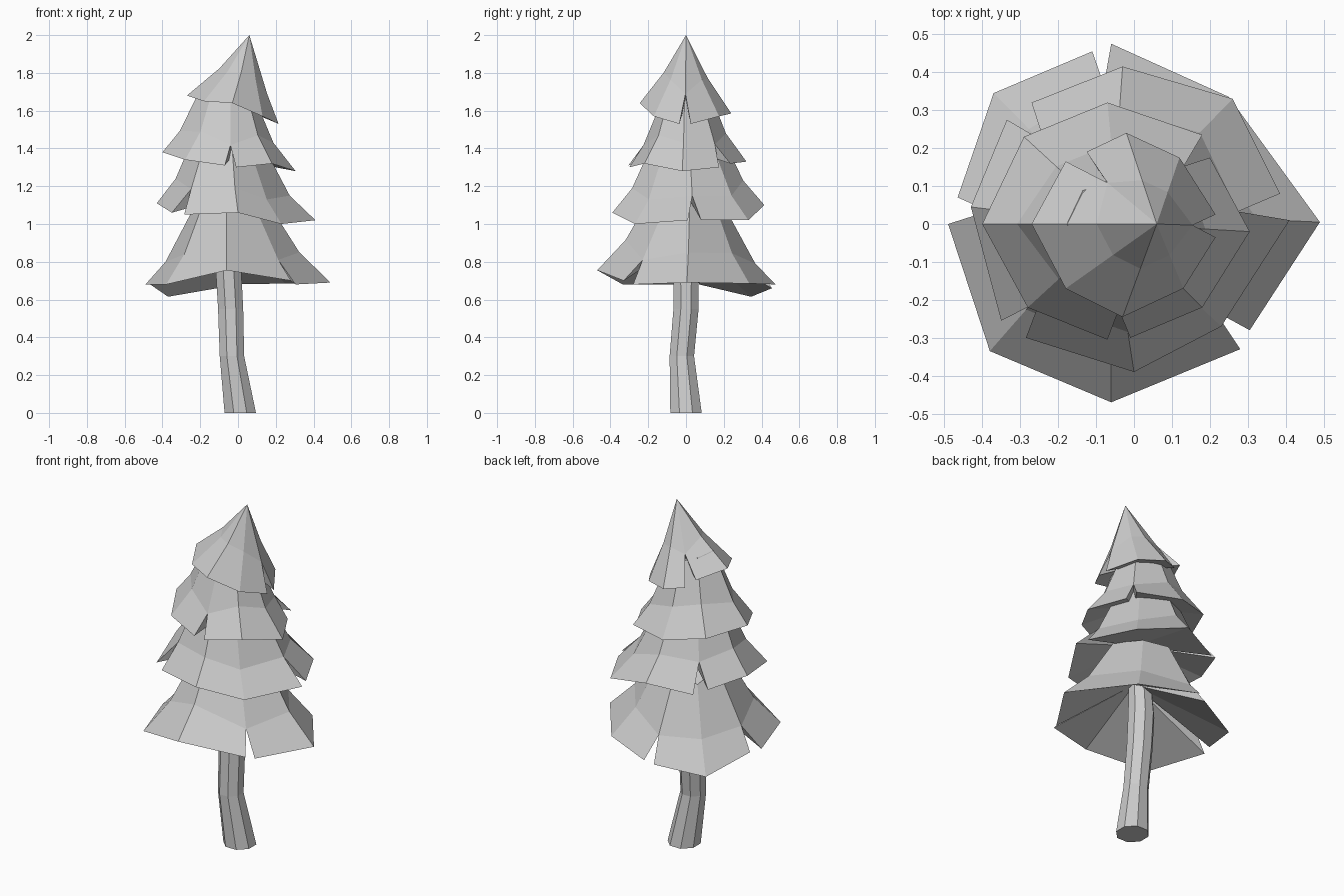
import bpy
import bmesh
import math
from mathutils import Vector

cube = bpy.data.objects.get("Cube")
if cube:
    bpy.data.objects.remove(cube, do_unlink=True)

grey = bpy.data.materials.new("plain_grey")
grey.use_nodes = True
colour = (0.6, 0.6, 0.6, 1)
grey.diffuse_color = colour
grey.node_tree.nodes["Principled BSDF"].inputs["Base Color"].default_value = colour


def finish(name, bm):
    bmesh.ops.recalc_face_normals(bm, faces=bm.faces)
    mesh = bpy.data.meshes.new(name)
    bm.to_mesh(mesh)
    bm.free()
    mesh.materials.append(grey)
    obj = bpy.data.objects.new(name, mesh)
    bpy.context.collection.objects.link(obj)
    return obj


def skirt(name, groups, centre, mid, top, hub_z, slit=1.0, tip=None):
    """Flared closed tier; each group of rim points is a run of panels between slits.
    The slits reach the given share of the way up to the middle ring."""
    bm = bmesh.new()
    cx, cy = centre
    groups = [[Vector(p) for p in group] for group in groups]

    def inward(p, ring):
        scale, rise = ring
        # With a tip, rise is the share of the way up to it
        up = rise * (tip - p.z) if tip else rise
        return Vector((cx + (p.x - cx) * scale, cy + (p.y - cy) * scale, p.z + up))

    hub = bm.verts.new((0, 0, hub_z))
    apex = bm.verts.new((cx, cy, tip)) if tip else None
    crown = []
    for i, group in enumerate(groups):
        # The panels meet again above each slit
        run = list(group)
        run[0] = (groups[i - 1][-1] + run[0]) / 2
        run[-1] = (run[-1] + groups[(i + 1) % len(groups)][0]) / 2
        middle = [inward(p, mid) for p in run]
        for end in (0, -1):
            middle[end] = run[end].lerp(middle[end], slit)
        rim = [bm.verts.new(p) for p in group]
        waist = [bm.verts.new(p) for p in middle]
        neck = [] if tip else [bm.verts.new(inward(p, top)) for p in run]
        for k in range(len(run) - 1):
            bm.faces.new((rim[k], rim[k + 1], waist[k + 1], waist[k]))
            bm.faces.new((rim[k + 1], rim[k], hub))
            if tip:
                bm.faces.new((waist[k], waist[k + 1], apex))
            else:
                bm.faces.new((waist[k], waist[k + 1], neck[k + 1], neck[k]))
        # Walls of the slits on both sides of the run
        bm.faces.new((rim[0], waist[0], hub))
        bm.faces.new((waist[-1], rim[-1], hub))
        crown += neck[:-1]
    bmesh.ops.remove_doubles(bm, verts=bm.verts, dist=0.0005)
    if not tip:
        bm.faces.new([v for v in crown if v.is_valid])
    return finish(name, bm)


# Bottom branches
skirt("bottom_branches", [
    [(-.49, 0, .68), (-.38, -.335, .68), (-.06, -.47, .755), (.28, -.33, .70)],
    [(.305, -.28, .68), (.49, .005, .69), (.25, .335, .685), (-.06, .475, .68)],
    [(-.11, .455, .66), (-.37, .345, .615), (-.465, .07, .68)],
], (-.06, .03), (.7, .16), (.4, .42), .92, slit=.75)

# Lower middle branches
skirt("lower_middle_branches", [
    [(-.335, .275, 1.09), (-.43, .045, 1.11), (-.35, -.255, 1.06)],
    [(-.285, -.30, 1.05), (0, -.39, 1.06), (.23, -.27, 1.0), (.41, .01, 1.02)],
    [(.385, .08, 1.02), (.26, .33, 1.02), (-.03, .415, 1.10), (-.27, .32, 1.06)],
], (-.06, 0), (.73, .13), (.42, .40), 1.16)

# Upper middle branches
skirt("upper_middle_branches", [
    [(-.40, 0, 1.38), (-.28, -.22, 1.34), (-.07, -.305, 1.31)],
    [(-.01, -.30, 1.30), (.18, -.22, 1.32), (.305, -.02, 1.28), (.20, .175, 1.30)],
    [(.18, .235, 1.32), (-.07, .32, 1.33), (-.29, .23, 1.36), (-.40, 0, 1.38)],
], (-.04, 0), (.66, .15), (.38, .38), 1.40, slit=.75)

# Pointed top
skirt("top_branches", [
    [(-.18, .165, 1.65), (-.27, 0, 1.68), (-.18, -.17, 1.65), (-.03, -.245, 1.64),
     (.13, -.17, 1.57), (.215, -.035, 1.53)],
    [(.215, .025, 1.53), (.12, .175, 1.57), (-.02, .24, 1.585), (-.125, .19, 1.60)],
], (.06, 0), (.48, .45), None, 1.65, slit=.75, tip=2.0)

# Bent trunk: rings of (x, y, z, radius)
bm = bmesh.new()
SIDES = 8
rings = []
for x, y, z, r in [(.012, 0, 0, .09), (-.032, -.022, .3, .07),
                   (-.039, 0, .55, .072), (-.05, 0, .75, .073), (-.04, 0, 1.0, .06)]:
    turns = [math.tau * (k + .5) / SIDES for k in range(SIDES)]
    rings.append([bm.verts.new((x + r * math.cos(a), y + r * math.sin(a), z)) for a in turns])
for low, high in zip(rings, rings[1:]):
    for k in range(SIDES):
        n = (k + 1) % SIDES
        bm.faces.new((low[k], low[n], high[n], high[k]))
bm.faces.new(rings[0][::-1])
bm.faces.new(rings[-1])
finish("trunk", bm)
